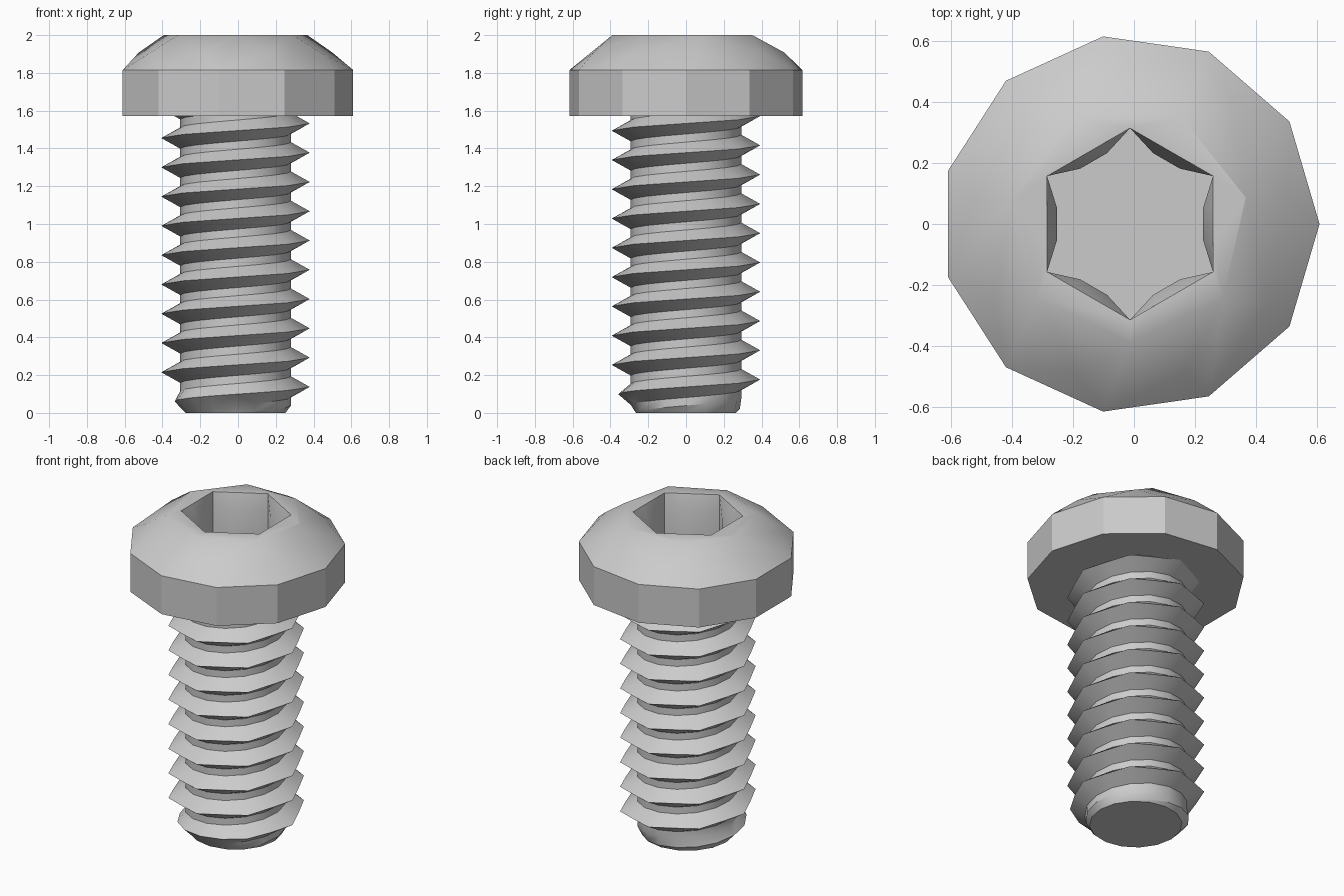
import bpy, bmesh
from math import pi, cos, sin, radians

cube = bpy.data.objects.get("Cube")
if cube:
    bpy.data.objects.remove(cube)

CX = -0.013  # axis of the screw

steel = bpy.data.materials.new("light grey metal")
steel.use_nodes = True
GREY = (0.6, 0.6, 0.6, 1)
steel.diffuse_color = GREY
steel.node_tree.nodes["Principled BSDF"].inputs["Base Color"].default_value = GREY


def polar(r, a, z):
    return (CX + r * cos(a), r * sin(a), z)


def make_object(name, bm):
    bmesh.ops.recalc_face_normals(bm, faces=bm.faces)
    mesh = bpy.data.meshes.new(name)
    bm.to_mesh(mesh)
    bm.free()
    mesh.materials.append(steel)
    ob = bpy.data.objects.new(name, mesh)
    bpy.context.collection.objects.link(ob)
    return ob


def select_only(ob):
    bpy.ops.object.select_all(action='DESELECT')
    ob.select_set(True)
    bpy.context.view_layer.objects.active = ob


def smooth(ob, angle):
    select_only(ob)
    bpy.ops.object.shade_smooth_by_angle(angle=radians(angle))


# Head: eleven-sided rim, domed up to a seven-sided flat top
bm = bmesh.new()
for sides, r, z, start in ((11, 0.623, 1.573, 0), (11, 0.623, 1.815, 0),
                           (9, 0.52, 1.908, pi / 2), (7, 0.39, 2.0, -pi / 2)):
    for i in range(sides):
        bm.verts.new(polar(r, start + 2 * pi * i / sides, z))
bmesh.ops.convex_hull(bm, input=bm.verts[:])
bmesh.ops.dissolve_limit(bm, angle_limit=radians(0.5), verts=bm.verts[:], edges=bm.edges[:])
head = make_object("head", bm)

# Socket cutter: six-lobed recess that opens out to a hexagon at the top
bm = bmesh.new()
rings = []
for z, lobe in ((1.68, 0.245), (1.9, 0.245), (2.0, 0.279), (2.05, 0.279)):
    ring = []
    for k in range(6):
        tip = pi / 2 + k * pi / 3
        for offset, r in ((0, 0.315), (18, lobe), (42, lobe)):
            ring.append(bm.verts.new(polar(r, tip + radians(offset), z)))
    rings.append(ring)
for low, high in zip(rings, rings[1:]):
    for i in range(len(low)):
        j = (i + 1) % len(low)
        bm.faces.new((low[i], low[j], high[j], high[i]))
bm.faces.new(rings[0])
bm.faces.new(rings[-1])
cutter = make_object("socket_cutter", bm)
cutter.hide_render = True

cut = head.modifiers.new("socket", 'BOOLEAN')
cut.operation = 'DIFFERENCE'
cut.solver = 'EXACT'
cut.object = cutter
select_only(head)
bpy.ops.object.modifier_apply(modifier=cut.name)
bpy.data.objects.remove(cutter)
smooth(head, 30)

# Threaded shank: right-hand helix with faceted crests and a tapered tip
SEG, PITCH, TOP = 16, 0.155, 1.62
bm = bmesh.new()
sections = []
for i in range(SEG * 13):
    a = pi + 2 * pi * i / SEG
    z0 = -0.25 + PITCH * i / SEG
    crest = 0.393 if i % 2 == 0 else 0.366
    section = []
    for dz, r in ((-0.056, 0.293), (0, crest), (0.056, 0.293)):
        z = min(max(z0 + dz, 0), TOP)
        section.append(bm.verts.new(polar(min(r, 0.265 + 0.95 * z), a, z)))
    sections.append(section)
for i in range(len(sections) - 1):
    s, t = sections[i], sections[i + 1]
    for k in range(2):
        bm.faces.new((s[k], t[k], t[k + 1], s[k + 1]))
    if i + SEG + 1 < len(sections):
        s2, t2 = sections[i + SEG], sections[i + SEG + 1]
        bm.faces.new((s[2], t[2], t2[0], s2[0]))
bmesh.ops.remove_doubles(bm, verts=bm.verts[:], dist=0.0005)
# Flat end
end = [bm.verts.new(polar(0.265, 2 * pi * i / SEG, 0)) for i in range(SEG)]
bm.faces.new(end)
bmesh.ops.remove_doubles(bm, verts=bm.verts[:], dist=0.0005)
shank = make_object("threaded_shank", bm)
smooth(shank, 30)
